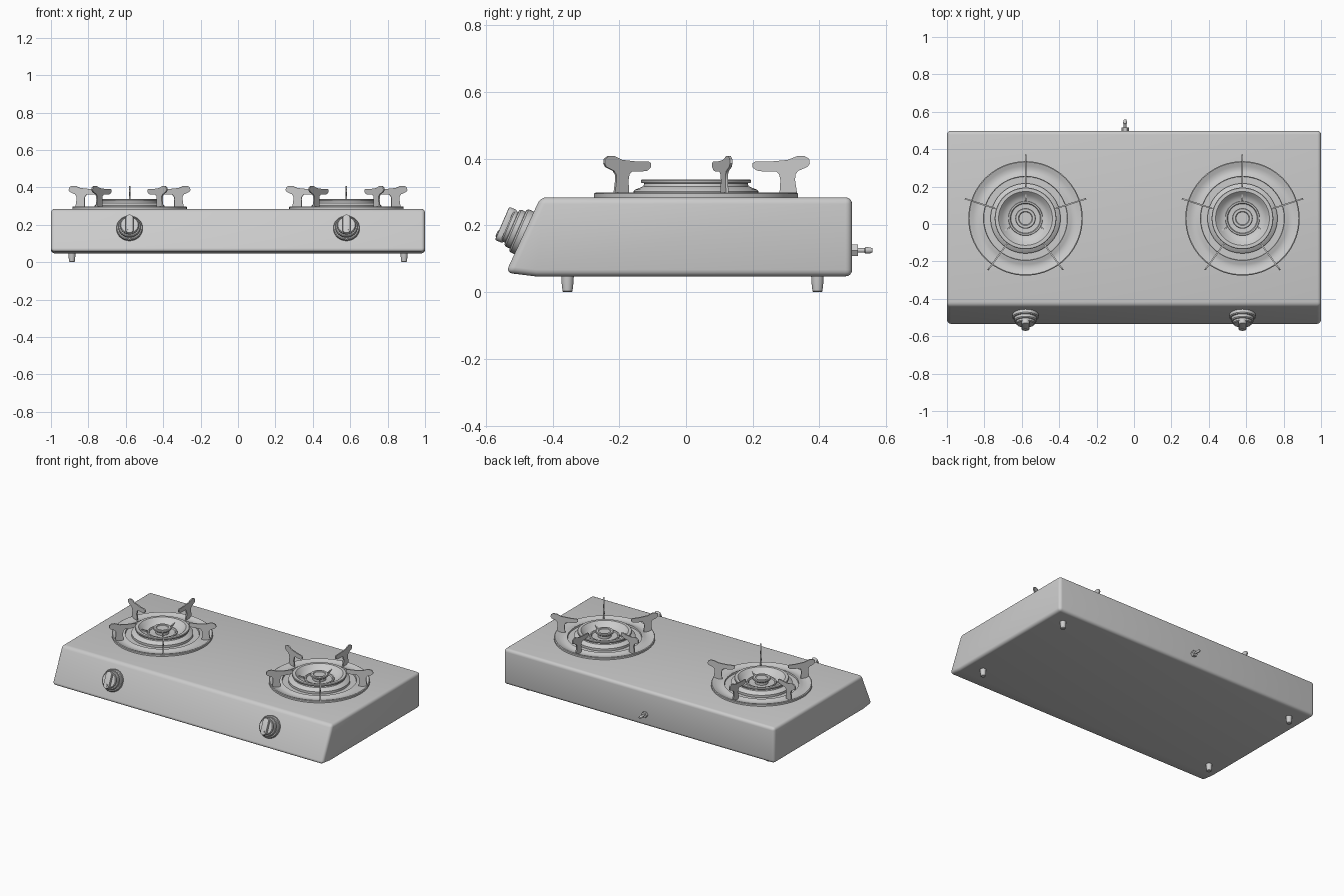
import bpy, bmesh, math
from mathutils import Matrix

old = bpy.data.objects.get("Cube")
if old:
    bpy.data.objects.remove(old, do_unlink=True)

steel = bpy.data.materials.new("grey_steel")
steel.use_nodes = True
GREY = (0.6, 0.6, 0.6, 1)
steel.diffuse_color = GREY
steel.node_tree.nodes["Principled BSDF"].inputs["Base Color"].default_value = GREY


def finish(name, bm, matrix=Matrix(), angle=35):
    """Turn a bmesh into a smooth-by-angle object."""
    bmesh.ops.recalc_face_normals(bm, faces=bm.faces)
    mesh = bpy.data.meshes.new(name)
    bm.to_mesh(mesh)
    bm.free()
    mesh.materials.append(steel)
    mesh.shade_smooth()
    mesh.set_sharp_from_angle(angle=math.radians(angle))
    obj = bpy.data.objects.new(name, mesh)
    obj.matrix_world = matrix
    bpy.context.collection.objects.link(obj)
    return obj


def lathe(name, profile, matrix, steps=64):
    """Revolve (radius, height) points around the local z axis."""
    bm = bmesh.new()
    verts = [bm.verts.new((r, 0, z)) for r, z in profile]
    edges = [bm.edges.new(pair) for pair in zip(verts, verts[1:])]
    bmesh.ops.spin(bm, geom=verts + edges, axis=(0, 0, 1), cent=(0, 0, 0),
                   angle=2 * math.pi, steps=steps, use_duplicate=False)
    bmesh.ops.remove_doubles(bm, verts=bm.verts, dist=0.0003)
    return finish(name, bm, matrix)


def prism(name, points, start, depth, matrix=Matrix(), bevel=0, segments=4):
    """Extrude a 3D outline along a vector, optionally rounding all edges."""
    bm = bmesh.new()
    face = bm.faces.new([bm.verts.new(p) for p in points])
    bmesh.ops.translate(bm, verts=bm.verts, vec=start)
    extruded = bmesh.ops.extrude_face_region(bm, geom=[face], use_keep_orig=True)
    moved = [g for g in extruded["geom"] if isinstance(g, bmesh.types.BMVert)]
    bmesh.ops.translate(bm, verts=moved, vec=depth)
    bmesh.ops.recalc_face_normals(bm, faces=bm.faces)
    if bevel:
        edges = [e for e in bm.edges if e.calc_face_angle(0) > 0.4]
        bmesh.ops.bevel(bm, geom=edges, offset=bevel, segments=segments,
                        profile=0.5, affect='EDGES', clamp_overlap=True)
    return finish(name, bm, matrix)


# Casing with a sloping front panel
casing = [(-0.54, 0.058), (-0.45, 0.047), (0.498, 0.047), (0.498, 0.284), (-0.436, 0.284)]
prism("casing", [(0, y, z) for y, z in casing], (-1, 0, 0), (2, 0, 0), bevel=0.02)

# Burner pieces, each revolved around the burner axis
DRIP_RING = [(0.306, 0.28), (0.306, 0.295), (0.301, 0.298), (0.294, 0.296), (0.28, 0.29),
             (0.262, 0.287), (0.245, 0.289), (0.232, 0.295), (0.225, 0.296),
             (0.223, 0.287), (0.18, 0.287)]
BURNER = [(0.187, 0.28), (0.187, 0.302), (0.182, 0.307), (0.158, 0.317), (0.155, 0.326),
          (0.163, 0.327), (0.165, 0.33), (0.165, 0.335), (0.162, 0.338), (0.144, 0.338),
          (0.139, 0.334), (0.125, 0.316), (0.105, 0.305), (0.092, 0.302), (0.09, 0.309),
          (0.082, 0.309), (0.078, 0.302), (0.04, 0.3), (0.04, 0.316), (0.055, 0.326),
          (0.055, 0.334), (0.051, 0.337), (0.038, 0.337), (0.034, 0.333), (0, 0.333)]
SUPPORT = [(0.25, 0.29), (0.253, 0.335), (0.249, 0.353), (0.24, 0.361), (0.205, 0.361),
           (0.182, 0.364), (0.169, 0.374), (0.169, 0.386), (0.178, 0.391), (0.22, 0.391),
           (0.275, 0.396), (0.305, 0.408), (0.325, 0.408), (0.339, 0.399), (0.341, 0.385),
           (0.334, 0.375), (0.306, 0.363), (0.298, 0.352), (0.297, 0.335), (0.304, 0.29)]
TAB = [(0.095, 0.295), (0.128, 0.295), (0.128, 0.322), (0.095, 0.311)]

# Knob pieces, with local z pointing out of the front panel
KNOB = [(0, -0.01), (0.07, -0.01), (0.07, 0.014), (0.066, 0.019), (0.06, 0.02),
        (0.06, 0.034), (0.056, 0.039), (0.05, 0.04), (0.05, 0.05), (0.046, 0.054), (0, 0.054)]


def grip_outline(half_width, half_length):
    arc = [math.pi * i / 10 for i in range(11)]
    top = [(half_width * math.cos(a), half_length - half_width + half_width * math.sin(a), 0)
           for a in arc]
    return top + [(-x, -y, 0) for x, y, _ in top]


for side, x in (("right", -0.58), ("left", 0.58)):
    place = Matrix.Translation((x, 0.03, 0))
    lathe(side + "_drip_ring", DRIP_RING, place, 72)
    lathe(side + "_burner", BURNER, place)
    for i in range(5):
        turn = place @ Matrix.Rotation(math.radians(90 + 72 * i), 4, 'Z')
        prism(f"{side}_pot_support_{i + 1}", [(r, 0, z) for r, z in SUPPORT],
              (0, -0.004, 0), (0, 0.008, 0), turn)
    for i in range(3):
        turn = place @ Matrix.Rotation(math.radians(90 + 120 * i), 4, 'Z')
        prism(f"{side}_burner_tab_{i + 1}", [(r, 0, z) for r, z in TAB],
              (0, -0.004, 0), (0, 0.008, 0), turn)
    front = Matrix.Translation((x, -0.486, 0.178)) @ Matrix.Rotation(1.163, 4, 'X')
    lathe(side + "_knob", KNOB, front, 40)
    prism(side + "_knob_grip", grip_outline(0.021, 0.054), (0, 0, 0.045), (0, 0, 0.026),
          front, bevel=0.004, segments=2)
    lathe(side + "_knob_marker", [(0.01, 0.07), (0.01, 0.074), (0, 0.074)],
          front @ Matrix.Translation((0, -0.034, 0)), 16)

# Four tapered feet
FOOT = [(0, 0), (0.012, 0), (0.015, 0.003), (0.018, 0.03), (0.019, 0.052), (0, 0.052)]
for side, x in (("right", -0.888), ("left", 0.888)):
    for end, y in (("front", -0.355), ("back", 0.394)):
        lathe(f"{end}_{side}_foot", FOOT, Matrix.Translation((x, y, 0)), 24)

# Gas inlet at the back: hexagonal nut and ribbed nozzle
rear = Matrix.Translation((-0.048, 0.49, 0.125)) @ Matrix.Rotation(-math.pi / 2, 4, 'X')
lathe("inlet_nut", [(0, 0), (0.02, 0), (0.02, 0.026), (0, 0.026)], rear, 6)
lathe("inlet_nozzle", [(0.007, 0.02), (0.007, 0.045), (0.01, 0.048), (0.009, 0.062),
                       (0.006, 0.069), (0, 0.069)], rear, 20)
